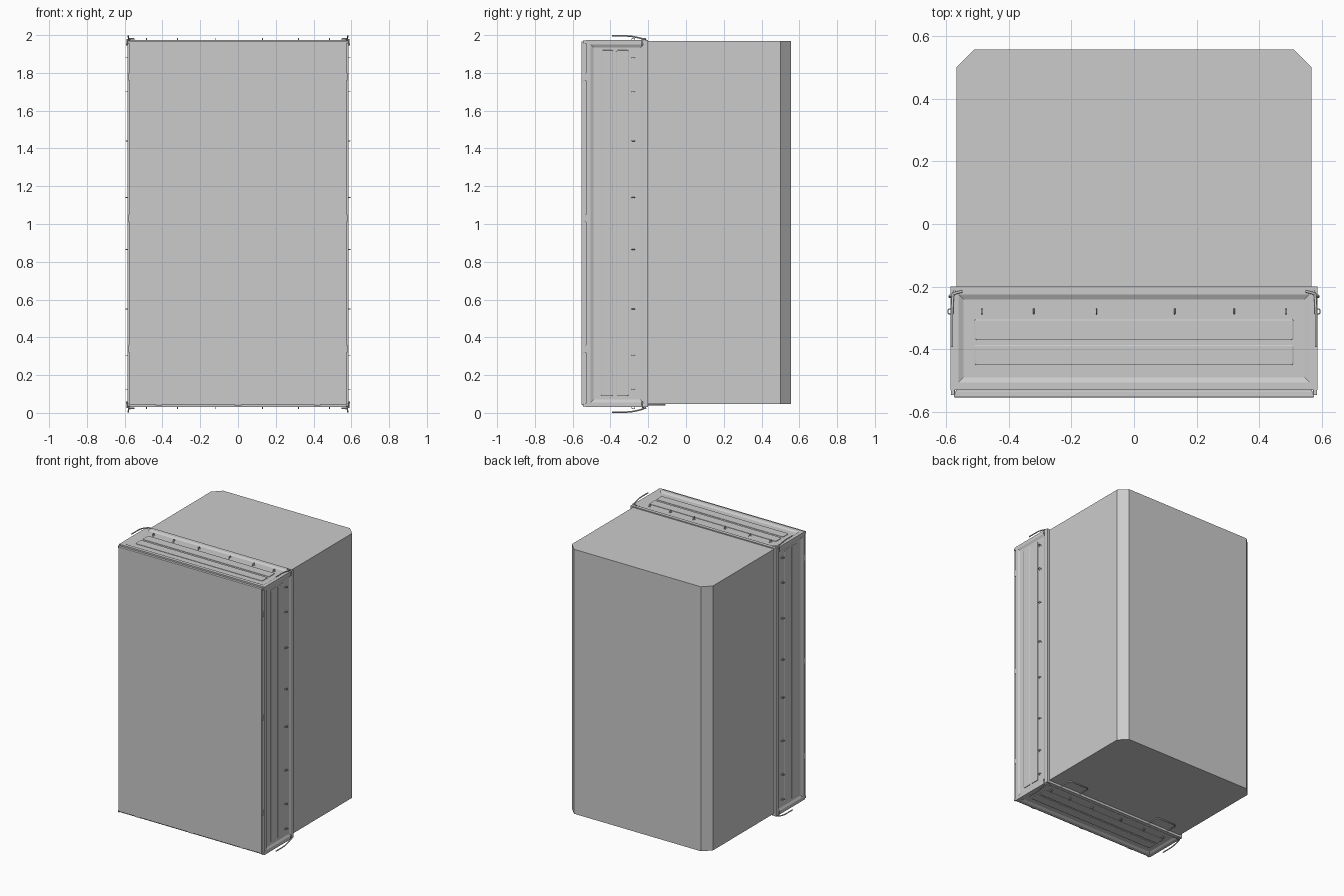
import bpy, bmesh, math
from mathutils import Vector

if "Cube" in bpy.data.objects:
    bpy.data.objects.remove(bpy.data.objects["Cube"])


def finish(bm, name):
    bmesh.ops.recalc_face_normals(bm, faces=bm.faces)
    me = bpy.data.meshes.new(name)
    bm.to_mesh(me)
    bm.free()
    ob = bpy.data.objects.new(name, me)
    bpy.context.collection.objects.link(ob)
    return ob


def box_bm(lo, hi):
    bm = bmesh.new()
    bmesh.ops.create_cube(bm, size=1)
    for v in bm.verts:
        v.co = Vector([lo[i] if v.co[i] < 0 else hi[i] for i in range(3)])
    return bm


def box(name, lo, hi, bevel=0.0):
    ob = finish(box_bm(lo, hi), name)
    if bevel:
        m = ob.modifiers.new("bevel", "BEVEL")
        m.width, m.segments = bevel, 2
    return ob


def wire(name, pts, r):
    cu = bpy.data.curves.new(name, "CURVE")
    cu.dimensions = "3D"
    cu.bevel_depth, cu.bevel_resolution, cu.use_fill_caps = r, 2, True
    sp = cu.splines.new("POLY")
    sp.points.add(len(pts) - 1)
    for p, c in zip(sp.points, pts):
        p.co = (*c, 1)
    ob = bpy.data.objects.new(name, cu)
    bpy.context.collection.objects.link(ob)
    return ob


X, Z0, Z1 = 0.585, 0.03, 1.975     # frame limits
YB, YF = -0.20, -0.53
DEPTH = 0.008                      # panel recess

# main body with chamfered rear corners
bm = bmesh.new()
outline = [(-0.567, -0.21), (0.567, -0.21), (0.567, 0.50), (0.51, 0.557), (-0.51, 0.557), (-0.567, 0.50)]
f = bm.faces.new([bm.verts.new((x, y, 0.047)) for x, y in outline])
ext = bmesh.ops.extrude_face_region(bm, geom=[f])
bmesh.ops.translate(bm, vec=(0, 0, 1.921), verts=[v for v in ext["geom"] if isinstance(v, bmesh.types.BMVert)])
finish(bm, "container_body")

# front collar with four recessed sides
bm = box_bm((-X, YF, Z0), (X, YB, Z1))
bm.normal_update()
sides = [f for f in bm.faces if abs(f.normal.y) < 0.5]
bmesh.ops.inset_individual(bm, faces=sides, thickness=0.035)
bmesh.ops.inset_individual(bm, faces=sides, thickness=0.022, depth=-DEPTH)
finish(bm, "front_collar")

# door
box("front_door", (-0.575, -0.553, 0.045), (0.575, -0.534, 1.967), 0.002)
box("door_seal", (-0.568, -0.54, 0.05), (0.568, -0.525, 1.962))


# panel frames: origin, along axis, outward normal
def panels():
    zm = (Z0 + Z1) / 2
    for s, n in ((1, "right"), (-1, "left")):
        yield n, Vector((s * (X - DEPTH), 0, 0)), Vector((0, 0, 1)), Vector((s, 0, 0)), (0.09, 1.92), \
            (0.125, 0.305, 0.55, 0.865, 1.14, 1.44, 1.70, 1.88)
    for z, s, n in ((Z1 - DEPTH, 1, "top"), (Z0 + DEPTH, -1, "bottom")):
        yield n, Vector((0, 0, z)), Vector((1, 0, 0)), Vector((0, 0, s)), (-0.51, 0.51), \
            (-0.485, -0.32, -0.12, 0.13, 0.32, 0.485)


def rib(name, org, ax, nrm, ends, y0, y1):
    # rounded raised bar on the recess floor
    bm = bmesh.new()
    r, n, loop = 0.007, 4, []
    for k, (u, y) in enumerate(((ends[1] - r, y1 - r), (ends[0] + r, y1 - r),
                                (ends[0] + r, y0 + r), (ends[1] - r, y0 + r))):
        for i in range(n + 1):
            a = math.pi / 2 * (k + i / n)
            p = org + ax * (u + r * math.cos(a)) + Vector((0, y + r * math.sin(a), 0)) - nrm * 0.001
            loop.append(bm.verts.new(p))
    f = bm.faces.new(loop)
    f.normal_update()
    if f.normal.dot(nrm) < 0:
        f.normal_flip()
    bmesh.ops.inset_individual(bm, faces=[f], thickness=0.0005, depth=0.004)
    bmesh.ops.inset_individual(bm, faces=[f], thickness=0.003, depth=0.002)
    finish(bm, name)


for n, org, ax, nrm, ends, stations in panels():
    for i, (y0, y1) in enumerate(((-0.45, -0.386), (-0.37, -0.304))):
        rib(f"{n}_rib_{i}", org, ax, nrm, ends, y0, y1)
    # small wire tie loops
    for i, u in enumerate(stations):
        c = org + ax * u
        wire(f"{n}_tie_loop_{i}", [c + Vector((0, y, 0)) + nrm * h for y, h in
             ((-0.287, -0.002), (-0.287, 0.013), (-0.284, 0.0165), (-0.274, 0.0165),
              (-0.271, 0.013), (-0.271, -0.002))], 0.002)
        for y in (-0.287, -0.271):
            a = c + Vector((0, y, 0)) - ax * 0.006 - nrm * 0.001
            b = c + Vector((0, y, 0)) + ax * 0.006 + nrm * 0.002
            lo = [min(a[k], b[k]) - (0.003 if k == 1 else 0) for k in range(3)]
            hi = [max(a[k], b[k]) + (0.003 if k == 1 else 0) for k in range(3)]
            box(f"{n}_tie_foot_{i}", lo, hi)

# corner levers, one per collar corner
for sx in (-1, 1):
    for sz in (-1, 1):
        tag = ("right" if sx > 0 else "left") + ("_top" if sz > 0 else "_bottom")
        face = Z1 if sz > 0 else Z0

        def P(x, y, z):
            return (sx * x, y, 1 + sz * z)
        wire(tag + "_lever", [P(0.572, -0.212, 0.972), P(0.578, -0.23, 0.98), P(0.58, -0.255, 0.987),
                              P(0.581, -0.29, 0.994), P(0.581, -0.32, 0.996), P(0.581, -0.392, 0.996)], 0.004)
        wire(tag + "_pivot", [(sx * 0.548, -0.215, face + sz * 0.004), (sx * 0.568, -0.22, face + sz * 0.007),
                              (sx * (X + 0.003), -0.23, face), (sx * (X + 0.003), -0.232, face - sz * 0.03)], 0.004)
        # door corner catches
        box(tag + "_corner_catch", (sx * 0.578 - 0.006, -0.546, face - sz * 0.012 - 0.008),
            (sx * 0.578 + 0.006, -0.525, face - sz * 0.012 + 0.008), 0.002)

# door hinges and lower clips
for sx in (-1, 1):
    for z in (0.34, 1.03, 1.78):
        box("door_hinge", (sx * 0.576 - 0.005, -0.546, z - 0.02), (sx * 0.576 + 0.005, -0.527, z + 0.02), 0.002)
for x in (-0.42, 0, 0.42):
    box("lower_clip", (x - 0.018, -0.548, 0.038), (x + 0.018, -0.527, 0.047), 0.002)

# flat loops under the body
for x in (-0.38, 0.38):
    w = 0.08
    wire("underside_loop", [(x - w, -0.205, 0.042), (x - w, -0.125, 0.042), (x - w + 0.015, -0.112, 0.042),
                            (x + w - 0.015, -0.112, 0.042), (x + w, -0.125, 0.042), (x + w, -0.205, 0.042)], 0.004)
